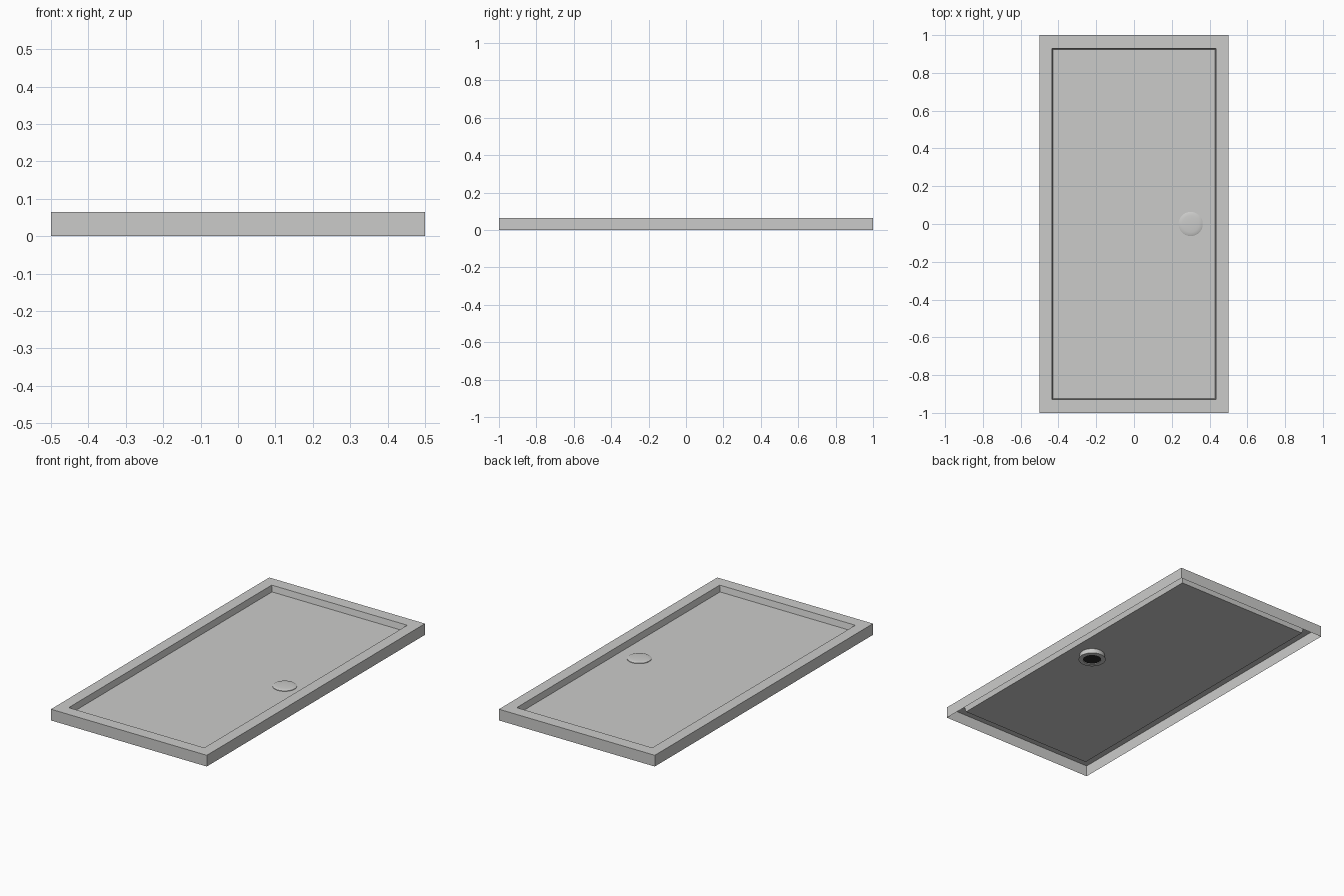
import bpy
import bmesh
import math

if "Cube" in bpy.data.objects:
    bpy.data.objects.remove(bpy.data.objects["Cube"], do_unlink=True)


def make_material(name, rgb):
    m = bpy.data.materials.new(name)
    m.use_nodes = True
    colour = (*rgb, 1)
    m.diffuse_color = colour
    m.node_tree.nodes["Principled BSDF"].inputs["Base Color"].default_value = colour
    return m


grey = make_material("light grey", (0.6, 0.6, 0.59))
dark = make_material("dark outlet", (0.02, 0.02, 0.02))

DRAIN_X, FLOOR = 0.3, 0.03


def rectangle(half_x, half_y, z):
    return [(sx * half_x, sy * half_y, z)
            for sx, sy in ((-1, -1), (1, -1), (1, 1), (-1, 1))]


def circle(radius, z, sides=48):
    steps = [2 * math.pi * i / sides for i in range(sides)]
    return [(DRAIN_X + radius * math.cos(a), radius * math.sin(a), z) for a in steps]


def loft(name, rings, material, cap_end=False, smooth=False):
    """Join successive rings of points into one surface."""
    bm = bmesh.new()
    loops = [[bm.verts.new(p) for p in ring] for ring in rings]
    n = len(loops[0])
    for low, high in zip(loops, loops[1:]):
        for i in range(n):
            j = (i + 1) % n
            bm.faces.new((low[i], low[j], high[j], high[i]))
    if cap_end:
        bm.faces.new(loops[-1])
    mesh = bpy.data.meshes.new(name)
    bm.to_mesh(mesh)
    bm.free()
    obj = bpy.data.objects.new(name, mesh)
    bpy.context.collection.objects.link(obj)
    mesh.materials.append(material)
    if smooth:
        bpy.ops.object.select_all(action='DESELECT')
        obj.select_set(True)
        bpy.context.view_layer.objects.active = obj
        bpy.ops.object.shade_smooth_by_angle(angle=math.radians(35))
    return obj


# Open-bottomed tray: skirt, flat rim, drafted inner wall and floor
loft("shower_tray", [rectangle(0.5, 1.0, 0), rectangle(0.5, 1.0, 0.065),
                     rectangle(0.435, 0.93, 0.065), rectangle(0.428, 0.923, FLOOR)],
     grey, cap_end=True)

# Drain body hanging under the floor, with a ring-shaped underside
loft("drain_body", [circle(0.05, 0.02), circle(0.05, 0), circle(0.074, 0),
                    circle(0.068, FLOOR)][::-1], grey, smooth=True)

# Dark outlet inside the drain body
loft("drain_outlet", [circle(0.05, 0.004), circle(0.002, 0.004)], dark, cap_end=True)

# Low domed drain cover
dome = [circle(0.064, FLOOR), circle(0.064, FLOOR + 0.003)]
dome += [circle(0.064 * math.cos(t), FLOOR + 0.003 + 0.006 * math.sin(t))
         for t in (0.4, 0.8, 1.1, 1.4)]
loft("drain_cover", dome, grey, cap_end=True, smooth=True)
